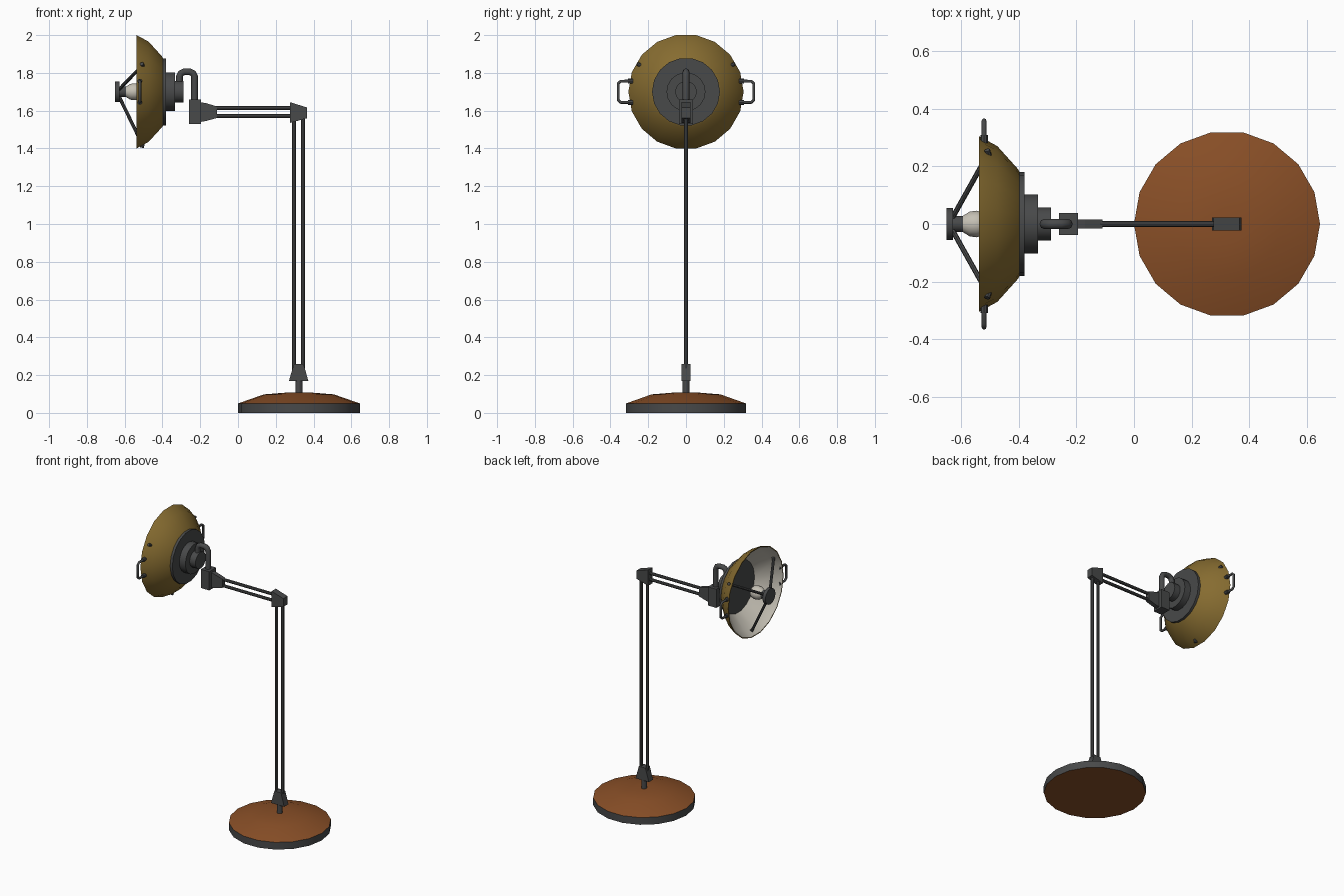
import bpy, bmesh, math
from mathutils import Vector

if "Cube" in bpy.data.objects:
    bpy.data.objects.remove(bpy.data.objects["Cube"])

def material(name, rgb):
    m = bpy.data.materials.new(name)
    m.diffuse_color = (*rgb, 1)
    m.use_nodes = True
    m.node_tree.nodes["Principled BSDF"].inputs["Base Color"].default_value = m.diffuse_color
    return m

DARK = material("dark grey metal", (0.065, 0.067, 0.068))
RUST = material("rust orange paint", (0.25, 0.078, 0.02))
OLIVE = material("mustard paint", (0.24, 0.15, 0.03))
PALE = material("pale cream", (0.56, 0.53, 0.46))
HZ = 1.70    # height of lamp head axis
BX = 0.3225  # x of base centre

def finish(bm, name, mats, smooth=True):
    bmesh.ops.recalc_face_normals(bm, faces=bm.faces)
    me = bpy.data.meshes.new(name)
    bm.to_mesh(me)
    bm.free()
    for m in mats:
        me.materials.append(m)
    ob = bpy.data.objects.new(name, me)
    bpy.context.collection.objects.link(ob)
    if smooth:
        bpy.ops.object.select_all(action='DESELECT')
        ob.select_set(True)
        bpy.context.view_layer.objects.active = ob
        bpy.ops.object.shade_smooth_by_angle(angle=math.radians(35))
    return ob

def lathe(name, profile, mats, ids=None, axis='x', segs=18, closed=False):
    """Revolve (radius, position) points round the head axis (x) or the base axis (z)."""
    bm = bmesh.new()
    rings = []
    for r, h in profile:
        ring = []
        for i in range(segs):
            a = 2 * math.pi * i / segs
            c, s = r * math.cos(a), r * math.sin(a)
            ring.append(bm.verts.new((h, c, HZ + s) if axis == 'x' else (BX + c, s, h)))
        rings.append(ring)
    pairs = list(zip(rings, rings[1:]))
    if closed:
        pairs.append((rings[-1], rings[0]))
    for k, (a, b) in enumerate(pairs):
        for i in range(segs):
            j = (i + 1) % segs
            f = bm.faces.new((a[i], a[j], b[j], b[i]))
            f.material_index = ids[k] if ids else 0
    if not closed:
        bm.faces.new(rings[0]).material_index = ids[-1] if ids else 0
        bm.faces.new(rings[-1]).material_index = ids[-1] if ids else 0
    return finish(bm, name, mats)

def prism(name, pts, half, mat=DARK):
    """Extrude an x-z outline to +-half in y."""
    bm = bmesh.new()
    f = bm.faces.new([bm.verts.new((x, -half, z)) for x, z in pts])
    ext = bmesh.ops.extrude_face_region(bm, geom=[f])
    bmesh.ops.translate(bm, vec=(0, 2 * half, 0),
                        verts=[v for v in ext['geom'] if isinstance(v, bmesh.types.BMVert)])
    return finish(bm, name, [mat], smooth=False)

def rod(name, a, b, r, mat=DARK, segs=8):
    a, b = Vector(a), Vector(b)
    bm = bmesh.new()
    bmesh.ops.create_cone(bm, cap_ends=True, segments=segs, radius1=r, radius2=r, depth=(b - a).length)
    rot = (b - a).to_track_quat('Z', 'Y').to_matrix().to_4x4()
    rot.translation = (a + b) / 2
    bm.transform(rot)
    return finish(bm, name, [mat], smooth=False)

def pipe(name, pts, r, mat=DARK):
    cu = bpy.data.curves.new(name, 'CURVE')
    cu.dimensions = '3D'
    cu.bevel_depth = r
    cu.bevel_resolution = 2
    cu.use_fill_caps = True
    sp = cu.splines.new('POLY')
    sp.points.add(len(pts) - 1)
    for p, co in zip(sp.points, pts):
        p.co = (*co, 1)
    cu.materials.append(mat)
    ob = bpy.data.objects.new(name, cu)
    bpy.context.collection.objects.link(ob)
    bpy.ops.object.select_all(action='DESELECT')
    ob.select_set(True)
    bpy.context.view_layer.objects.active = ob
    bpy.ops.object.convert(target='MESH')

# round base: dark skirt, painted top and underside
lathe("base", [(0.3225, 0), (0.3225, 0.05), (0.185, 0.098), (0.06, 0.108)],
      [DARK, RUST], [0, 1, 1, 1], axis='z')
rod("base_stem", (BX, 0, 0.1), (BX, 0, 0.18), 0.018, segs=12)

# stand: foot bracket, twin poles, elbow bracket
prism("foot_bracket", [(0.27, 0.17), (0.372, 0.17), (0.347, 0.26), (0.296, 0.26)], 0.023)
for i, x in enumerate((0.296, 0.344)):
    rod(f"pole_{i}", (x, 0, 0.2), (x, 0, 1.6), 0.0105)
prism("elbow_bracket", [(0.275, 1.535), (0.365, 1.56), (0.365, 1.617), (0.275, 1.645)], 0.023)

# horizontal arm: twin rods, wrist bracket and block
for i, z in enumerate((1.571, 1.614)):
    rod(f"arm_rod_{i}", (-0.15, 0, z), (0.31, 0, z), 0.0105)
prism("wrist_bracket", [(-0.2, 1.54), (-0.17, 1.545), (-0.11, 1.562), (-0.11, 1.622),
                        (-0.17, 1.64), (-0.2, 1.645)], 0.015)
prism("wrist_block", [(-0.26, 1.53), (-0.195, 1.53), (-0.195, 1.66), (-0.26, 1.66)], 0.038)

# bent neck pipe between block and head
pipe("neck_pipe", [(-0.23, 0, 1.64), (-0.23, 0, 1.78), (-0.238, 0, 1.798), (-0.255, 0, 1.806),
                   (-0.285, 0, 1.806), (-0.302, 0, 1.798), (-0.31, 0, 1.78), (-0.31, 0, 1.72)], 0.018)

# stepped housing behind the shade
lathe("housing", [(0.18, -0.402), (0.18, -0.38), (0.103, -0.38), (0.103, -0.333),
                  (0.057, -0.333), (0.057, -0.288)], [DARK])

# shade: painted outside, pale inside
lathe("shade", [(0.176, -0.395), (0.19, -0.402), (0.27, -0.474), (0.305, -0.538),
                (0.299, -0.538), (0.264, -0.476), (0.182, -0.406)],
      [OLIVE, PALE], [0, 0, 0, 0, 1, 1, 1], closed=True)

# forward-mounted socket and bulb
lathe("bulb_socket", [(0.055, -0.65), (0.055, -0.628), (0.028, -0.628), (0.028, -0.593)], [DARK])
lathe("bulb", [(0.025, -0.598), (0.043, -0.57), (0.046, -0.545), (0.038, -0.52), (0.02, -0.505),
               (0.004, -0.501)], [PALE], segs=14)

# three struts with screw heads on the outside of the shade
for i, deg in enumerate((30, 150, 270)):
    c, s = math.cos(math.radians(deg)), math.sin(math.radians(deg))
    at = lambda x, r: (x, r * c, HZ + r * s)
    rod(f"strut_{i}", at(-0.632, 0.02), at(-0.507, 0.278), 0.009)
    rod(f"screw_{i}", at(-0.502, 0.27), at(-0.509, 0.296), 0.01)

# side handles with mounting collars
for side, name in ((-1, "near"), (1, "far")):
    y0, y1 = side * 0.285, side * 0.359
    pipe(f"handle_{name}", [(-0.52, y0, HZ + 0.056), (-0.52, y1 - side * 0.014, HZ + 0.056),
                            (-0.52, y1, HZ + 0.044), (-0.52, y1, HZ - 0.044),
                            (-0.52, y1 - side * 0.014, HZ - 0.056), (-0.52, y0, HZ - 0.056)], 0.008)
    for k in (-1, 1):
        rod(f"handle_collar_{name}_{k}", (-0.52, side * 0.28, HZ + k * 0.056),
            (-0.52, side * 0.308, HZ + k * 0.056), 0.013)
